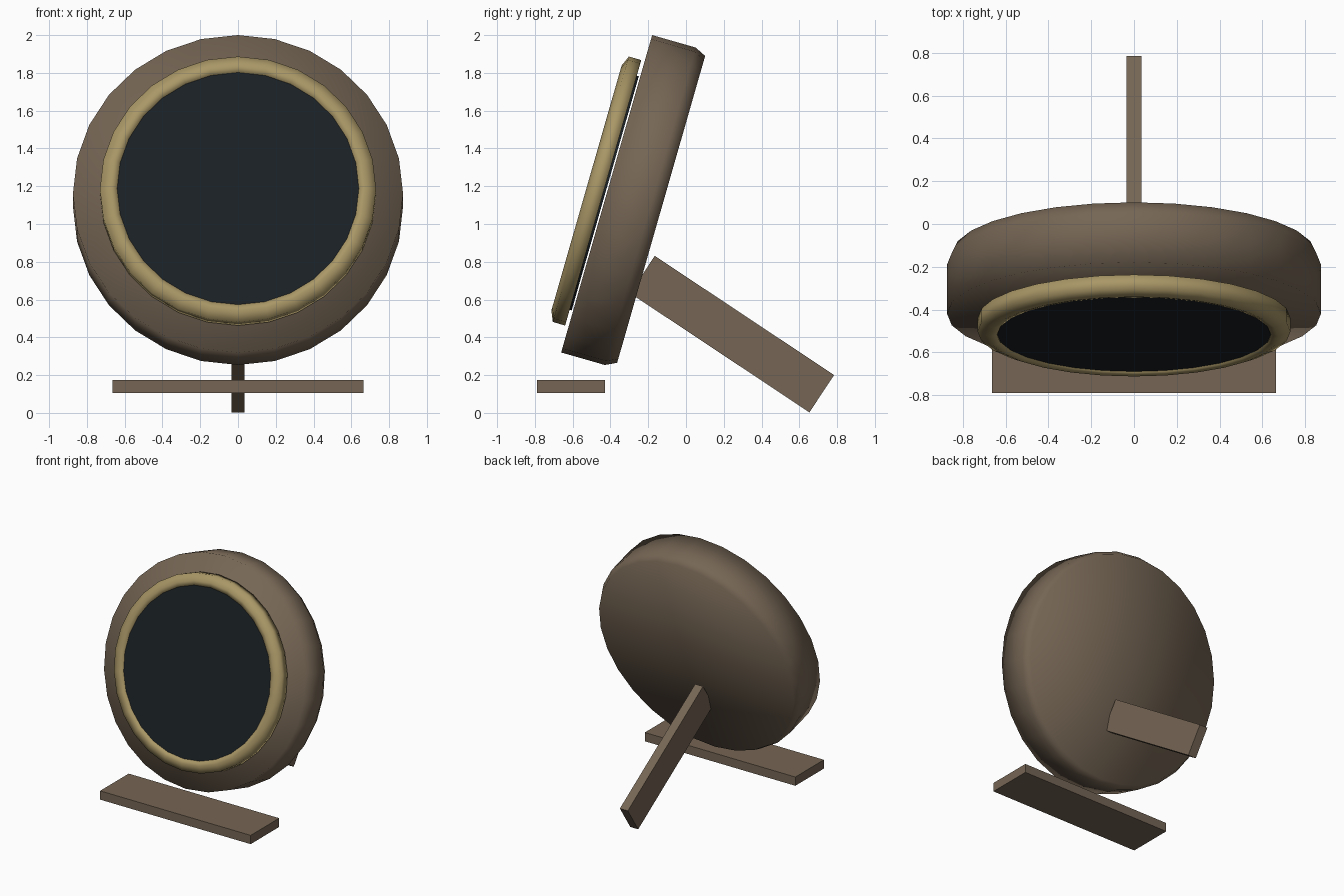
import bpy, bmesh, math
from mathutils import Matrix

if "Cube" in bpy.data.objects:
    bpy.data.objects.remove(bpy.data.objects["Cube"])

SIDES = 28
TILT = Matrix.Translation((0, -0.42, 1.16)) @ Matrix.Rotation(math.radians(-16), 4, 'X')


def material(name, rgb):
    m = bpy.data.materials.new(name)
    m.diffuse_color = (*rgb, 1)
    m.use_nodes = True
    m.node_tree.nodes["Principled BSDF"].inputs["Base Color"].default_value = m.diffuse_color
    return m


def add_object(name, bm, mat, matrix, smooth):
    bmesh.ops.recalc_face_normals(bm, faces=bm.faces)
    for f in bm.faces:
        f.smooth = smooth
    me = bpy.data.meshes.new(name)
    bm.to_mesh(me)
    bm.free()
    me.materials.append(mat)
    ob = bpy.data.objects.new(name, me)
    ob.matrix_world = matrix
    bpy.context.collection.objects.link(ob)
    return ob


def lathe(name, profile, mat, closed=False, smooth=True):
    """Turn (radius, depth) points around the tilted axis."""
    bm = bmesh.new()
    verts = [bm.verts.new((0, d, r)) for r, d in profile]
    pairs = list(zip(verts, verts[1:]))
    if closed:
        pairs.append((verts[-1], verts[0]))
    edges = [bm.edges.new(p) for p in pairs]
    bmesh.ops.spin(bm, geom=verts + edges, cent=(0, 0, 0), axis=(0, 1, 0),
                   angle=math.tau, steps=SIDES, use_merge=False)
    bmesh.ops.remove_doubles(bm, verts=bm.verts, dist=1e-4)
    return add_object(name, bm, mat, TILT, smooth)


def box(name, size, centre, mat, pitch=0):
    bm = bmesh.new()
    bmesh.ops.create_cube(bm, size=1)
    bmesh.ops.scale(bm, vec=size, verts=bm.verts)
    m = Matrix.Translation(centre) @ Matrix.Rotation(math.radians(pitch), 4, 'X')
    return add_object(name, bm, mat, m, False)


brown = material("brown", (0.18, 0.133, 0.09))
gold = material("gold", (0.40, 0.31, 0.135))
dark = material("dark_glass", (0.010, 0.014, 0.017))

# Round body with a chamfered back rim
lathe("body", [(0, 0), (0.874, 0), (0.874, 0.24), (0.845, 0.30), (0, 0.30)], brown)

# Raised ring around the glass
lathe("ring", [(0.731, -0.019), (0.731, -0.087), (0.675, -0.111),
               (0.64, -0.103), (0.64, -0.019)], gold, closed=True)

# Dark glass disc filling the ring
lathe("glass", [(0, -0.008), (0.645, -0.008), (0.645, -0.097), (0, -0.097)],
      dark, smooth=False)

# Rear prop leg and front foot plate
box("rear_leg", (0.07, 1.14, 0.237), (0, 0.244, 0.417), brown, pitch=-33.6)
box("foot_plate", (1.33, 0.36, 0.07), (0, -0.61, 0.14), brown)
